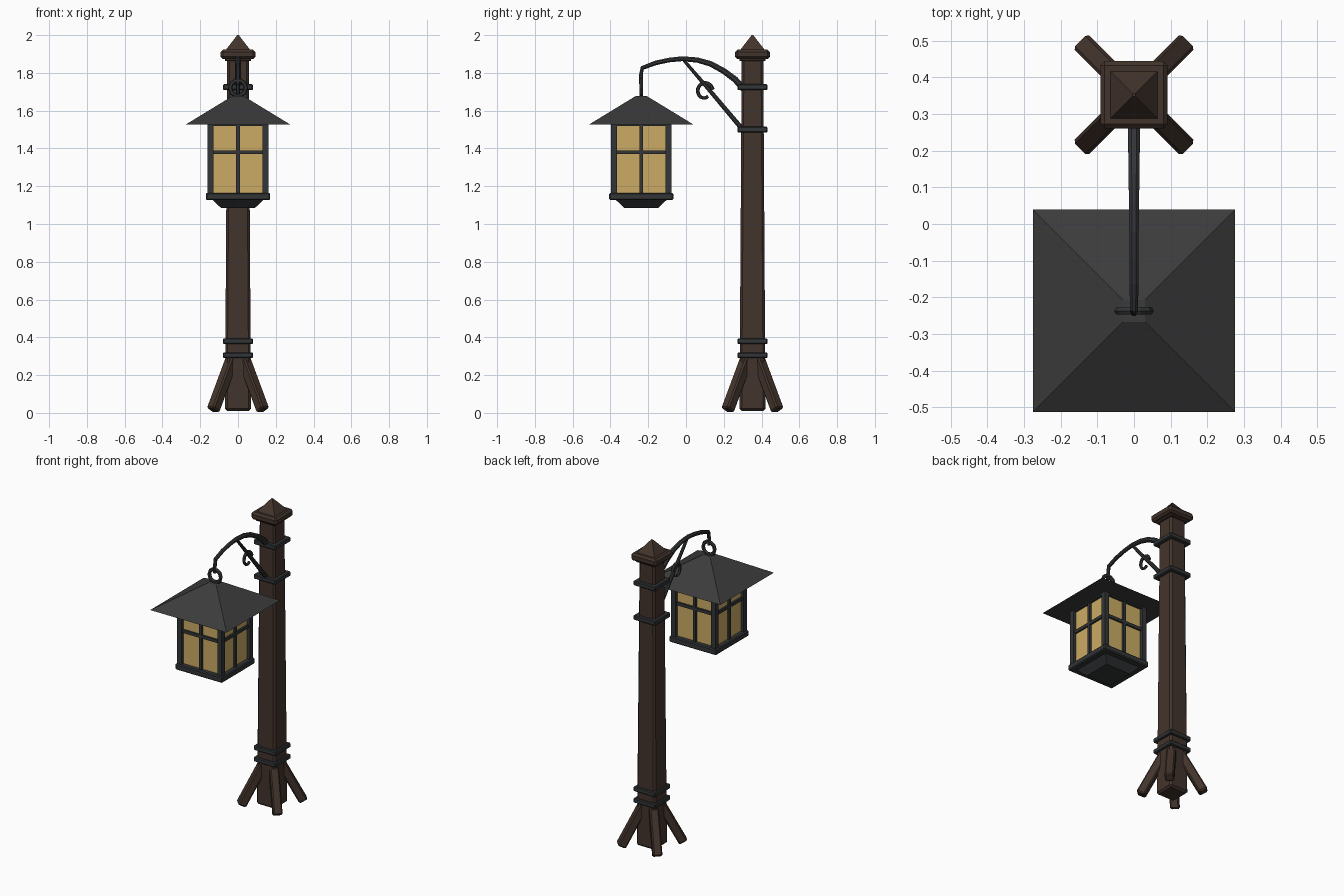
import bpy, math
from mathutils import Vector

if "Cube" in bpy.data.objects:
    bpy.data.objects.remove(bpy.data.objects["Cube"])


def material(name, rgb):
    m = bpy.data.materials.new(name)
    m.diffuse_color = (*rgb, 1)
    m.use_nodes = True
    m.node_tree.nodes["Principled BSDF"].inputs["Base Color"].default_value = m.diffuse_color
    return m


WOOD = material("dark_wood", (0.055, 0.034, 0.025))
IRON = material("dark_iron", (0.033, 0.035, 0.037))
ROOF = material("roof_grey", (0.044, 0.044, 0.045))
GLASS = material("amber_glass", (0.60, 0.41, 0.13))
PY, LY = 0.352, -0.237          # post and lantern centres in y


def mesh_object(name, verts, faces, mat, bevel=0):
    me = bpy.data.meshes.new(name)
    me.from_pydata(verts, [], faces)
    me.materials.append(mat)
    ob = bpy.data.objects.new(name, me)
    bpy.context.collection.objects.link(ob)
    if bevel:
        b = ob.modifiers.new("bevel", "BEVEL")
        b.width, b.segments = bevel, 1
    return ob


BOX_FACES = [(3, 2, 1, 0), (4, 5, 6, 7)] + [(i, (i + 1) % 4, (i + 1) % 4 + 4, i + 4) for i in range(4)]
CORNERS = [(-1, -1), (1, -1), (1, 1), (-1, 1)]


def block(name, x, y, z0, z1, h0, h1, mat, bevel=0):
    """Box or square frustum; h0, h1 are half sizes (hx, hy) at bottom and top."""
    h0, h1 = [h if isinstance(h, tuple) else (h, h) for h in (h0, h1)]
    v = [(x + sx * h[0], y + sy * h[1], z) for z, h in ((z0, h0), (z1, h1)) for sx, sy in CORNERS]
    return mesh_object(name, v, BOX_FACES, mat, bevel)


def beam(name, a, b, half, mat, bevel):
    """Square bar from a to b with one side level."""
    a, b = Vector(a), Vector(b)
    d = (b - a).normalized()
    s = d.cross(Vector((0, 0, 1))).normalized()
    u = s.cross(d)
    v = [p + half * (s * i + u * j) for p in (a, b) for i, j in CORNERS]
    return mesh_object(name, v, BOX_FACES, mat, bevel)


def tube(name, pts, mat, sides=8):
    """Round bar in the y-z plane through (y, z, radius) points."""
    verts, faces = [], []
    n = len(pts)
    for i, (y, z, r) in enumerate(pts):
        p, q = pts[max(i - 1, 0)], pts[min(i + 1, n - 1)]
        t = Vector((0, q[0] - p[0], q[1] - p[1])).normalized()
        side = Vector((1, 0, 0))
        up = t.cross(side)
        for k in range(sides):
            a = math.tau * (k + 0.5) / sides
            verts.append(Vector((0, y, z)) + r * (math.cos(a) * side + math.sin(a) * up))
    for i in range(n - 1):
        for k in range(sides):
            k2 = (k + 1) % sides
            faces.append((i * sides + k, i * sides + k2, (i + 1) * sides + k2, (i + 1) * sides + k))
    faces.append(tuple(reversed(range(sides))))
    faces.append(tuple(range((n - 1) * sides, n * sides)))
    return mesh_object(name, verts, faces, mat)


# Wooden post with cap
block("post", 0, PY, 0.01, 1.89, 0.069, 0.057, WOOD, 0.012)
block("post_neck", 0, PY, 1.862, 1.88, 0.07, 0.07, WOOD, 0.004)
block("post_cap", 0, PY, 1.874, 1.923, 0.092, 0.092, WOOD, 0.012)
block("cap_pyramid", 0, PY, 1.915, 2.0, 0.07, 0.004, WOOD)

# Four splayed feet
for i, (sx, sy) in enumerate(CORNERS):
    beam(f"foot_{i + 1}", (sx * 0.03, PY + sy * 0.03, 0.29),
         (sx * 0.132, PY + sy * 0.132, 0.0145), 0.028, WOOD, 0.008)

# Iron bands around the post
for i, z in enumerate((0.305, 0.38, 1.5, 1.725)):
    block(f"post_band_{i + 1}", 0, PY, z - 0.015, z + 0.015, 0.08, 0.08, IRON, 0.005)

# Curved arm, brace and decorative curl
arm = [(0.31, 1.71, .019), (0.26, 1.765, .018), (0.2, 1.81, .017), (0.13, 1.848, .016),
       (0.06, 1.868, .015), (-0.02, 1.875, .014), (-0.09, 1.868, .013), (-0.16, 1.853, .013),
       (-0.232, 1.826, .012), (-0.238, 1.79, .011), (-0.24, 1.74, .011)]
tube("curved_arm", arm, IRON)
tube("arm_brace", [(-0.01, 1.865, .009), (0.14, 1.69, .012), (0.30, 1.50, .014)], IRON)
curl = []
for k in range(13):
    a = math.radians(10 + 25 * k)
    r = 0.044 - 0.0012 * k
    curl.append((0.098 + r * math.cos(a), 1.702 + 1.12 * r * math.sin(a), 0.011 - 0.0002 * k))
tube("brace_curl", curl, IRON, 6)

# Hanging ring
bpy.ops.mesh.primitive_torus_add(location=(0, LY, 1.72), rotation=(math.pi / 2, 0, 0),
                                 major_radius=0.042, minor_radius=0.012,
                                 major_segments=10, minor_segments=6)
ring = bpy.context.object
ring.name = "hanging_ring"
ring.data.materials.append(IRON)

# Lantern roof
block("lantern_roof", 0, LY, 1.527, 1.677, 0.276, 0.03, ROOF)

# Lantern body
block("lantern_glass", 0, LY, 1.15, 1.528, 0.14, 0.14, GLASS)
block("lantern_top_rail", 0, LY, 1.518, 1.53, 0.158, 0.158, IRON)
block("lantern_tray", 0, LY, 1.126, 1.165, 0.17, 0.17, IRON, 0.006)
block("lantern_underside", 0, LY, 1.085, 1.128, 0.09, 0.135, IRON)
for i, (sx, sy) in enumerate(CORNERS):
    block(f"lantern_corner_{i + 1}", sx * 0.145, LY + sy * 0.145, 1.15, 1.527, 0.016, 0.016, IRON)

# Window bars on each side
for i, s in enumerate((-1, 1)):
    block(f"window_upright_x_{i + 1}", s * 0.143, LY, 1.15, 1.525, (0.01, 0.01), (0.01, 0.01), IRON)
    block(f"window_upright_y_{i + 1}", 0, LY + s * 0.143, 1.15, 1.525, (0.01, 0.01), (0.01, 0.01), IRON)
    block(f"window_crossbar_x_{i + 1}", s * 0.143, LY, 1.37, 1.39, (0.009, 0.14), (0.009, 0.14), IRON)
    block(f"window_crossbar_y_{i + 1}", 0, LY + s * 0.143, 1.37, 1.39, (0.14, 0.009), (0.14, 0.009), IRON)
